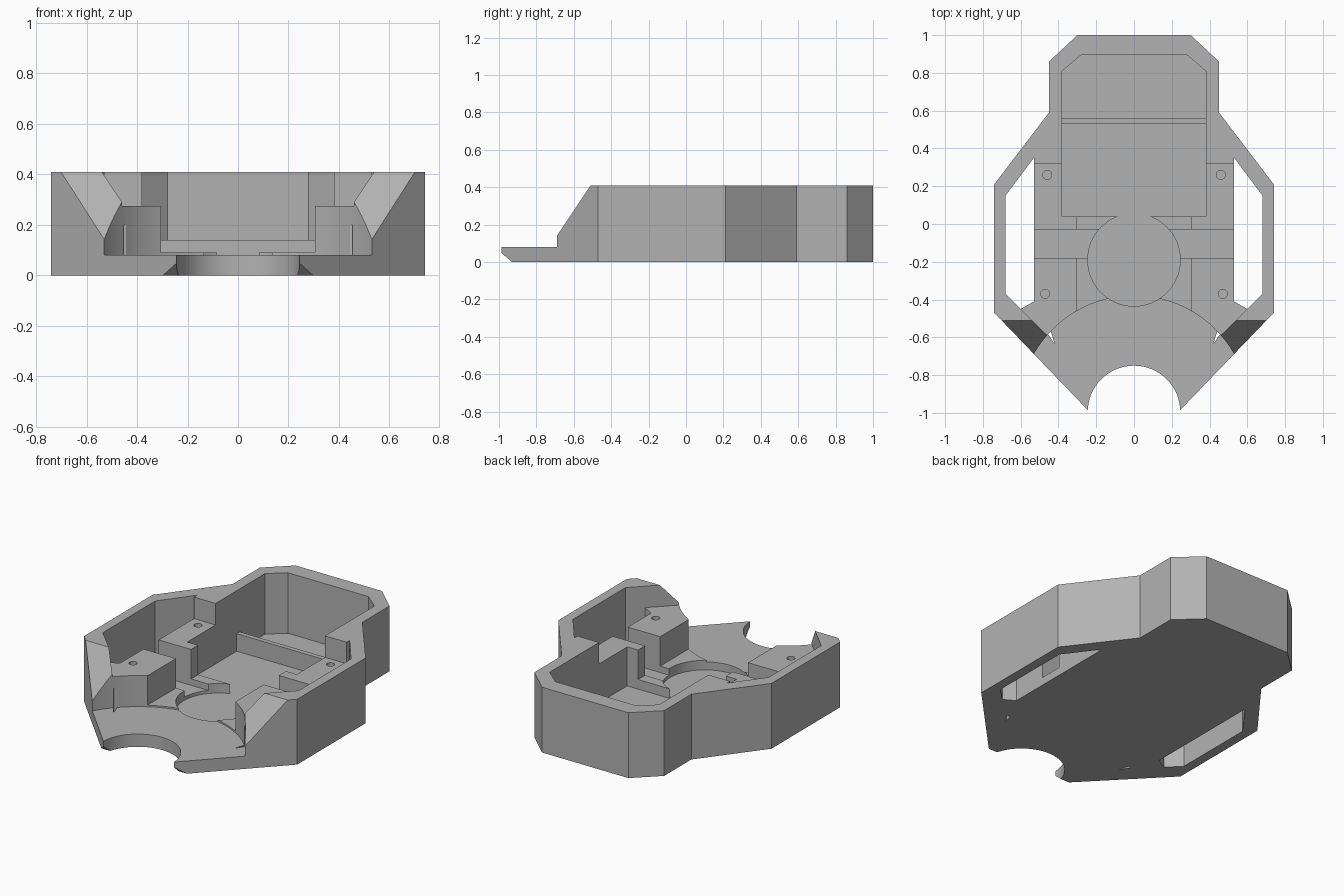
import bpy, bmesh, math
from mathutils import Matrix

if "Cube" in bpy.data.objects:
    bpy.data.objects.remove(bpy.data.objects["Cube"])

TOP, OVER = 0.41, 0.6
grey = bpy.data.materials.new("matte grey")
grey.use_nodes = True
grey.diffuse_color = (0.45, 0.45, 0.45, 1)
grey.node_tree.nodes["Principled BSDF"].inputs["Base Color"].default_value = (0.45, 0.45, 0.45, 1)


def prism(name, points, low, high, matrix=None):
    """Extrude a closed polygon along its normal axis."""
    bm = bmesh.new()
    face = bm.faces.new([bm.verts.new((x, y, low)) for x, y in points])
    new = bmesh.ops.extrude_face_region(bm, geom=[face])["geom"]
    verts = [v for v in new if isinstance(v, bmesh.types.BMVert)]
    bmesh.ops.translate(bm, vec=(0, 0, high - low), verts=verts)
    if matrix:
        bmesh.ops.transform(bm, matrix=matrix, verts=bm.verts)
    bmesh.ops.recalc_face_normals(bm, faces=bm.faces)
    mesh = bpy.data.meshes.new(name)
    bm.to_mesh(mesh)
    bm.free()
    mesh.materials.append(grey)
    obj = bpy.data.objects.new(name, mesh)
    bpy.context.collection.objects.link(obj)
    return obj


def mirrored(half):
    """Complete a right-half outline across x = 0."""
    return half + [(-x, y) for x, y in reversed(half)]


def circle(x, y, r, n=64):
    return [(x + r * math.cos(2 * math.pi * i / n),
             y + r * math.sin(2 * math.pi * i / n)) for i in range(n)]


def cut(target, points, low, high=OVER, matrix=None):
    cutter = prism("cutter", points, low, high, matrix)
    cutter.hide_render = True
    mod = target.modifiers.new("cut", "BOOLEAN")
    mod.operation, mod.solver, mod.object = "DIFFERENCE", "EXACT", cutter
    bpy.context.view_layer.objects.active = target
    bpy.ops.object.modifier_apply(modifier=mod.name)
    bpy.data.objects.remove(cutter)


# Outer shell
body = prism("tray_body", mirrored([
    (0.24, -0.99), (0.74, -0.47), (0.74, 0.21), (0.45, 0.59),
    (0.45, 0.86), (0.30, 1.0)]), 0, TOP)

# Wide cavity above the mounting posts
cut(body, mirrored([(0.25, -0.80), (0.68, -0.37), (0.68, 0.15),
                    (0.53, 0.35), (0.53, 0.32)]), 0.275)

# Central channel between the posts, and the cross gap
cut(body, mirrored([(0.305, -0.75), (0.305, 0.1)]), 0.09)
cut(body, mirrored([(0.53, -0.18), (0.53, -0.03)]), 0.05)

# Rear pocket with clipped corners
cut(body, mirrored([(0.38, 0.04), (0.38, 0.81), (0.28, 0.895)]), 0.03)

# Round front opening, round recess and front notch
cut(body, circle(0, -0.99, 0.61, 128), 0.08)
cut(body, circle(0, -0.19, 0.245), 0.03)
cut(body, circle(0, -0.995, 0.245), -0.1)

# Side slots, drain slits and screw holes
for s in (1, -1):
    slot = [(0.53, 0.35), (0.68, 0.15), (0.68, -0.37), (0.60, -0.45), (0.53, -0.41)]
    cut(body, [(s * x, y) for x, y in slot], -0.1)
    slit = [(0.46, -0.575), (0.44, -0.57), (0.42, -0.635)]
    cut(body, [(s * x, y) for x, y in slit], -0.1, 0.2)
    for x, y in ((0.46, 0.26), (0.47, -0.37)):
        cut(body, circle(s * x, y, 0.024, 24), 0.12)

# Sloped wall ends and undercut front tips, as side profiles run along x
side = Matrix(((0, 0, 1, 0), (1, 0, 0, 0), (0, 1, 0, 0), (0, 0, 0, 1)))
cut(body, [(-0.45, 0.5), (-0.69, 0.14), (-0.69, 0.08), (-1.1, 0.08), (-1.1, 0.5)],
    -1, 1, side)
cut(body, [(-1.1, 0.146), (-0.895, -0.03), (-1.1, -0.03)], -1, 1, side)

# Low divider across the rear pocket
ridge = prism("pocket_divider", mirrored([(0.38, 0.53), (0.38, 0.56)]), 0.03, 0.14)

for obj in (body, ridge):
    bpy.ops.object.select_all(action="DESELECT")
    obj.select_set(True)
    bpy.context.view_layer.objects.active = obj
    bpy.ops.object.shade_smooth_by_angle(angle=math.radians(25))
